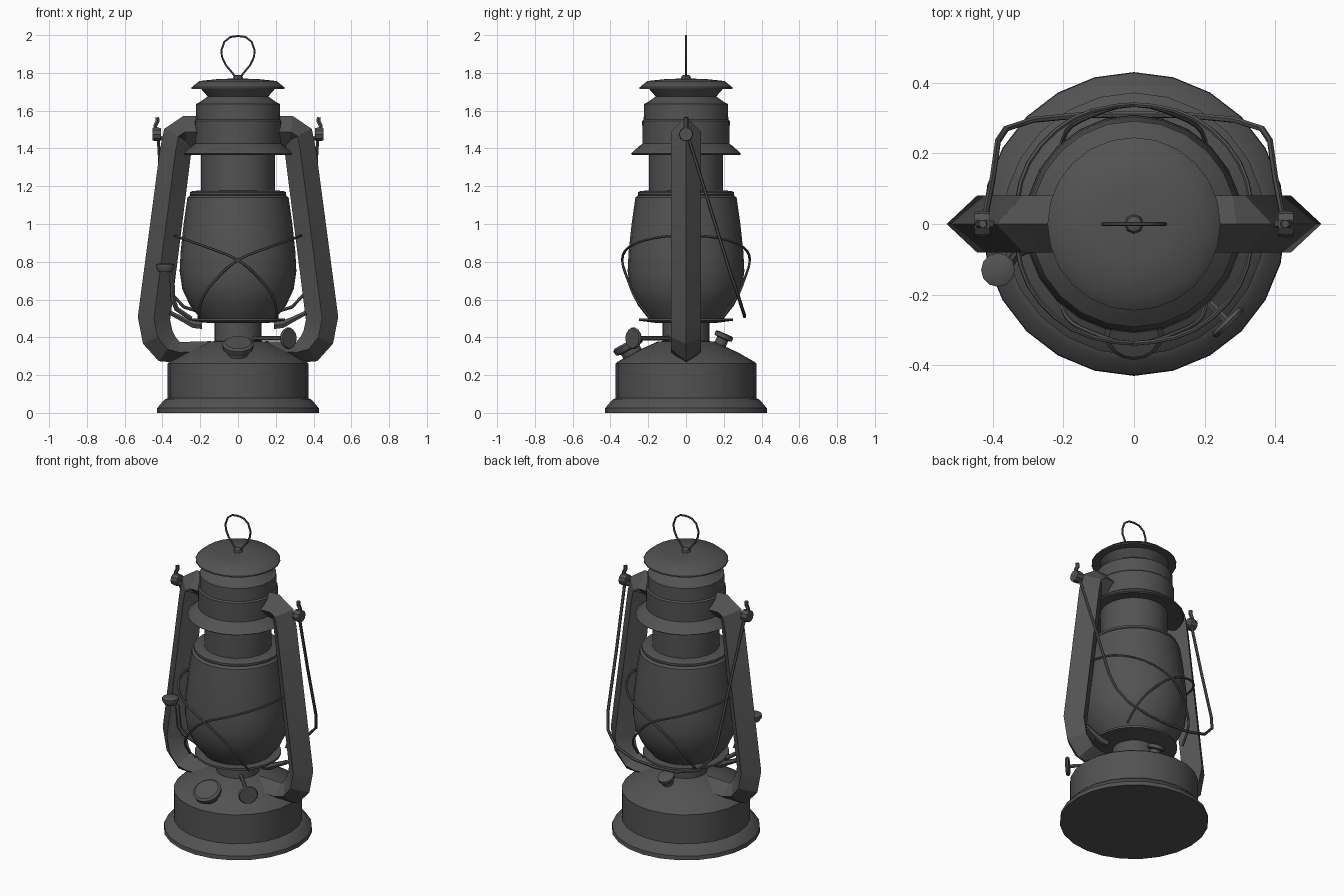
import bpy, bmesh, math
from mathutils import Vector, Matrix

if "Cube" in bpy.data.objects:
    bpy.data.objects.remove(bpy.data.objects["Cube"])

metal = bpy.data.materials.new("dark_grey_metal")
metal.diffuse_color = (0.085, 0.085, 0.085, 1)
metal.use_nodes = True
metal.node_tree.nodes["Principled BSDF"].inputs["Base Color"].default_value = metal.diffuse_color


def finish(name, bm, angle=35):
    bmesh.ops.recalc_face_normals(bm, faces=bm.faces)
    me = bpy.data.meshes.new(name)
    bm.to_mesh(me)
    bm.free()
    me.materials.append(metal)
    ob = bpy.data.objects.new(name, me)
    bpy.context.collection.objects.link(ob)
    if angle:
        bpy.ops.object.select_all(action='DESELECT')
        ob.select_set(True)
        bpy.context.view_layer.objects.active = ob
        bpy.ops.object.shade_smooth_by_angle(angle=math.radians(angle))
    return ob


def lathe(name, profile, n=24, matrix=None):
    """Revolve (radius, height) points around z; both ends are closed."""
    bm = bmesh.new()
    rings = [[bm.verts.new((r * math.cos(math.tau * i / n), r * math.sin(math.tau * i / n), z))
              for i in range(n)] for r, z in profile]
    for a, b in zip(rings, rings[1:]):
        for i in range(n):
            j = (i + 1) % n
            bm.faces.new((a[i], a[j], b[j], b[i]))
    bm.faces.new(rings[0])
    bm.faces.new(rings[-1])
    if matrix:
        bm.transform(matrix)
    return finish(name, bm)


def sweep(name, pts, size, sides=6, ref=(0, 0, 1), ref_size=None, closed=False, angle=50):
    """Sweep a polygon along a path. size may be a list, one per point."""
    pts = [Vector(p) for p in pts]
    m = len(pts)
    bm = bmesh.new()
    rings, side = [], Vector(ref)
    for k, p in enumerate(pts):
        a = pts[k - 1] if k or closed else p
        b = pts[(k + 1) % m] if k < m - 1 or closed else p
        t = (b - a).normalized()
        side = (side - t * side.dot(t)).normalized()
        w = side.cross(t)
        s = size[k] if isinstance(size, list) else size
        rs = ref_size or s
        rings.append([bm.verts.new(p + side * rs * math.cos(math.tau * i / sides)
                                   + w * s * math.sin(math.tau * i / sides)) for i in range(sides)])
    for k in range(m if closed else m - 1):
        a, b = rings[k], rings[(k + 1) % m]
        for i in range(sides):
            j = (i + 1) % sides
            bm.faces.new((a[i], a[j], b[j], b[i]))
    if not closed:
        bm.faces.new(rings[0])
        bm.faces.new(rings[-1])
    return finish(name, bm, angle)


def smooth_path(pts, steps=4):
    """Catmull-Rom points through the given ones."""
    p = [Vector(q) for q in pts]
    p = [p[0] * 2 - p[1]] + p + [p[-1] * 2 - p[-2]]
    out = []
    for i in range(1, len(p) - 2):
        a, b, c, d = p[i - 1:i + 3]
        for s in range(steps):
            t = s / steps
            out.append(0.5 * (2 * b + (c - a) * t + (2 * a - 5 * b + 4 * c - d) * t * t
                              + (3 * b - a - 3 * c + d) * t ** 3))
    return out + [p[-2]]


def aim(loc, axis):
    return Matrix.Translation(loc) @ Vector(axis).to_track_quat('Z', 'Y').to_matrix().to_4x4()


# Tank, burner and plate
lathe("fuel_tank", [(0.43, 0), (0.428, 0.025), (0.39, 0.07), (0.372, 0.078), (0.372, 0.262),
                    (0.36, 0.272), (0.275, 0.32), (0.15, 0.378), (0.12, 0.38)])
lathe("burner", [(0.125, 0.36), (0.125, 0.49)])
lathe("globe_plate", [(0.15, 0.475), (0.25, 0.488), (0.25, 0.5), (0.15, 0.502)])

# Globe, collar and chimney
lathe("globe", [(0.2, 0.5), (0.255, 0.57), (0.295, 0.655), (0.309, 0.75), (0.304, 0.85),
                (0.288, 1.0), (0.268, 1.14), (0.255, 1.152)])
lathe("globe_collar", [(0.25, 1.148), (0.255, 1.155), (0.255, 1.168), (0.24, 1.175), (0.19, 1.178)])
lathe("chimney", [(0.195, 1.17), (0.195, 1.39)])

# Hood with its flange, vent neck and cap
lathe("hood", [(0.19, 1.385), (0.285, 1.366), (0.292, 1.372), (0.245, 1.415), (0.23, 1.425),
               (0.232, 1.545), (0.224, 1.553), (0.222, 1.635), (0.21, 1.642), (0.18, 1.642)])
lathe("vent_neck", [(0.21, 1.64), (0.16, 1.675), (0.2, 1.72)])
lathe("top_cap", [(0.19, 1.718), (0.245, 1.716), (0.245, 1.724), (0.205, 1.757), (0.1, 1.768), (0.01, 1.77)])

# Lifting ring
lathe("ring_base", [(0.03, 1.762), (0.022, 1.785), (0.01, 1.79)], 8)
ring = [(0.012, 0, 1.775), (0.03, 0, 1.8), (0.065, 0, 1.842), (0.085, 0, 1.885), (0.088, 0, 1.92),
        (0.072, 0, 1.965), (0.04, 0, 1.99)]
ring = ring + [(0, 0, 1.995)] + [(-x, y, z) for x, y, z in reversed(ring)]
sweep("lifting_ring", ring, 0.006, 6, (0, 1, 0), closed=True)

for s, word in ((1, "right"), (-1, "left")):
    # Diamond-section side tube
    path = [(0.15, 1.485), (0.28, 1.487), (0.315, 1.465), (0.33, 1.39), (0.445, 0.5),
            (0.425, 0.4), (0.375, 0.338), (0.31, 0.32), (0.14, 0.33)]
    sweep(word + "_side_tube", [(s * x, 0, z) for x, z in path],
          [0.085, 0.085, 0.085, 0.083, 0.086, 0.085, 0.078, 0.055, 0.05],
          4, (0, 1, 0), 0.08, angle=20)

    # Ear and hook that hold the bail
    lathe(word + "_bail_ear", [(0.035, -0.022), (0.038, 0), (0.035, 0.022)], 10,
          aim((s * 0.43, 0, 1.475), (1, 0, 0)))
    sweep(word + "_bail_hook", [(s * x, 0, z) for x, z in
          ((0.4, 1.45), (0.435, 1.47), (0.438, 1.52), (0.425, 1.545), (0.428, 1.565))],
          0.012, 6, (0, 1, 0))

    # Globe guard wire: high at the side, crossing at front and back
    arc = [(0, 0.335, 0.94), (30, 0.345, 0.925), (60, 0.345, 0.88), (90, 0.338, 0.81),
           (112, 0.33, 0.7), (126, 0.325, 0.6), (138, 0.28, 0.5)]
    arc = [(-a, r, z) for a, r, z in reversed(arc[1:])] + arc
    sweep(word + "_guard_wire", smooth_path(
        [(s * r * math.cos(math.radians(a)), r * math.sin(math.radians(a)), z) for a, r, z in arc], 3),
        0.007)

    # Bracket arm beside the burner
    sweep(word + "_bracket_arm", [(s * x, -0.02, z) for x, z in
          ((0.19, 0.465), (0.235, 0.468), (0.29, 0.495), (0.36, 0.53))],
          [0.024, 0.022, 0.016, 0.013], 6, (0, 1, 0))

# Bail handle hanging behind
half = [(0.425, 0, 1.5), (0.4, 0.13, 1.08), (0.385, 0.235, 0.74), (0.362, 0.27, 0.64),
        (0.285, 0.295, 0.56), (0.15, 0.308, 0.52)]
sweep("bail_handle", half + [(0, 0.31, 0.51)] + [(-x, y, z) for x, y, z in reversed(half)], 0.009, 6, (0, 1, 0))

# Globe lifting lever
sweep("lever_stem", [(-0.385, -0.13, 0.77), (-0.35, -0.11, 0.73), (-0.345, -0.1, 0.6),
                     (-0.325, -0.08, 0.55), (-0.25, -0.05, 0.5)], 0.014, 6, (0, 1, 0))
lathe("lever_pad", [(0.035, 0.745), (0.048, 0.765), (0.048, 0.785), (0.04, 0.79)], 12,
      Matrix.Translation((-0.385, -0.13, 0)))

# Wick knob and shaft
out = Vector((0.69, -0.72, 0)).normalized()
sweep("wick_shaft", [out * 0.1 + Vector((0, 0, 0.395)), out * 0.39 + Vector((0, 0, 0.395))], 0.012)
lathe("wick_knob", [(0.052, -0.01), (0.058, 0), (0.052, 0.01)], 14,
      aim(out * 0.385 + Vector((0, 0, 0.395)), out))

# Front filler cap and small rear cap, square to the tank's slope
lathe("filler_cap", [(0.055, -0.06), (0.055, 0.01), (0.08, 0.018), (0.084, 0.045), (0.07, 0.055)], 16,
      aim((0, -0.29, 0.325), (0, -0.48, 0.88)))
lathe("rear_cap", [(0.032, -0.04), (0.032, 0.035), (0.05, 0.04), (0.05, 0.06), (0.04, 0.066)], 12,
      aim((0, 0.18, 0.36), (0, 0.4, 0.92)))
